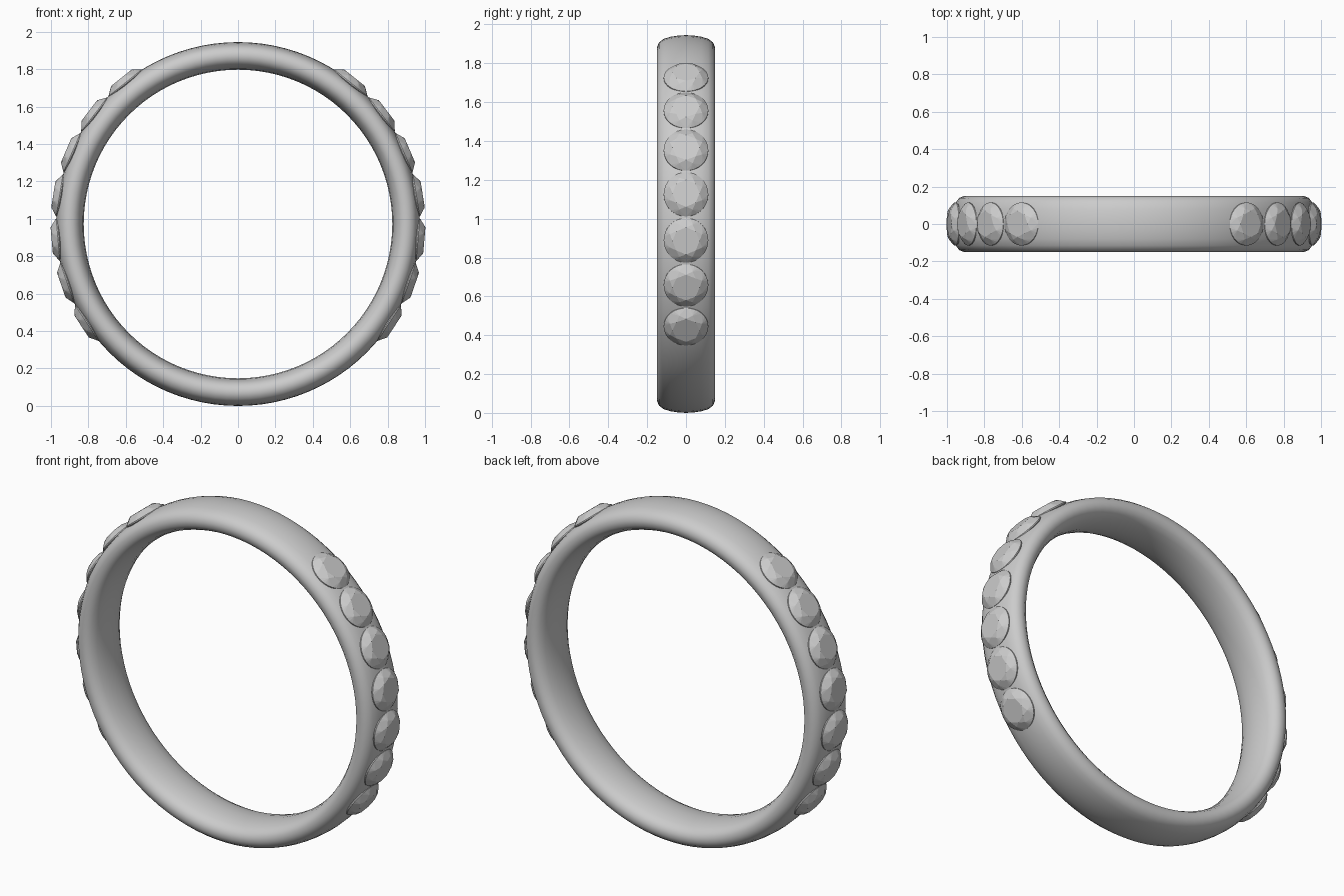
import bpy, bmesh
from math import cos, sin, pi, radians
from mathutils import Matrix, Vector

if "Cube" in bpy.data.objects:
    bpy.data.objects.remove(bpy.data.objects["Cube"])

CZ = 0.9725      # height of the ring axis
SEG = 96


def finish(bm, name):
    bmesh.ops.recalc_face_normals(bm, faces=bm.faces[:])
    me = bpy.data.meshes.new(name)
    bm.to_mesh(me)
    bm.free()
    ob = bpy.data.objects.new(name, me)
    bpy.context.collection.objects.link(ob)
    return ob


# Band: rounded cross-section (radius, y) spun about the y axis
half = [(0.9725, 0.0), (0.970, 0.04), (0.964, 0.08), (0.953, 0.115), (0.935, 0.139),
        (0.908, 0.15), (0.880, 0.147), (0.857, 0.13), (0.841, 0.10), (0.830, 0.055), (0.825, 0.0)]
profile = half + [(r, -y) for r, y in half[-2:0:-1]]
bm = bmesh.new()
rings = []
for i in range(SEG):
    a = 2 * pi * i / SEG
    rings.append([bm.verts.new((r * cos(a), y, CZ + r * sin(a))) for r, y in profile])
n = len(profile)
for i in range(SEG):
    p, q = rings[i], rings[(i + 1) % SEG]
    for j in range(n):
        k = (j + 1) % n
        bm.faces.new((p[j], p[k], q[k], q[j]))
for f in bm.faces:
    f.smooth = True
finish(bm, "ring_band")


# Round brilliant-cut stone, girdle at z = 0, table facing +z
def make_gem(name, matrix):
    bm = bmesh.new()

    def ring(count, r, z, phase=0.0):
        return [bm.verts.new((r * cos(2 * pi * (i + phase) / count),
                              r * sin(2 * pi * (i + phase) / count), z)) for i in range(count)]
    table = ring(8, 0.07, 0.034)
    mid = ring(8, 0.09, 0.024, 0.5)
    girdle = ring(32, 0.115, 0.0)
    lower = ring(32, 0.115, -0.006)
    culet = bm.verts.new((0, 0, -0.10))
    bm.faces.new(table)
    for k in range(8):
        m = (k + 1) % 8
        bm.faces.new((table[k], mid[k], table[m]))                     # star facet
        bm.faces.new((table[k], mid[k - 1], girdle[4 * k], mid[k]))    # kite facet
        for s in range(4):                                             # girdle facets
            bm.faces.new((mid[k], girdle[4 * k + s], girdle[(4 * k + s + 1) % 32]))
    for i in range(32):
        j = (i + 1) % 32
        bm.faces.new((girdle[i], lower[i], lower[j], girdle[j]))
        bm.faces.new((lower[i], culet, lower[j]))
    ob = finish(bm, name)
    ob.matrix_world = matrix


# Seven stones on each side, mirrored in x
for side, label in ((1, "right"), (-1, "left")):
    for i in range(7):
        a = radians(51.4 - 14.1 * i)
        out = Vector((side * cos(a), 0, sin(a)))
        across = Vector((0, 1, 0))
        along = across.cross(out)
        m = Matrix((along, across, out)).transposed().to_4x4()
        m.translation = out * 0.966 + Vector((0, 0, CZ))
        make_gem(f"gem_{label}_{i + 1}", m)
